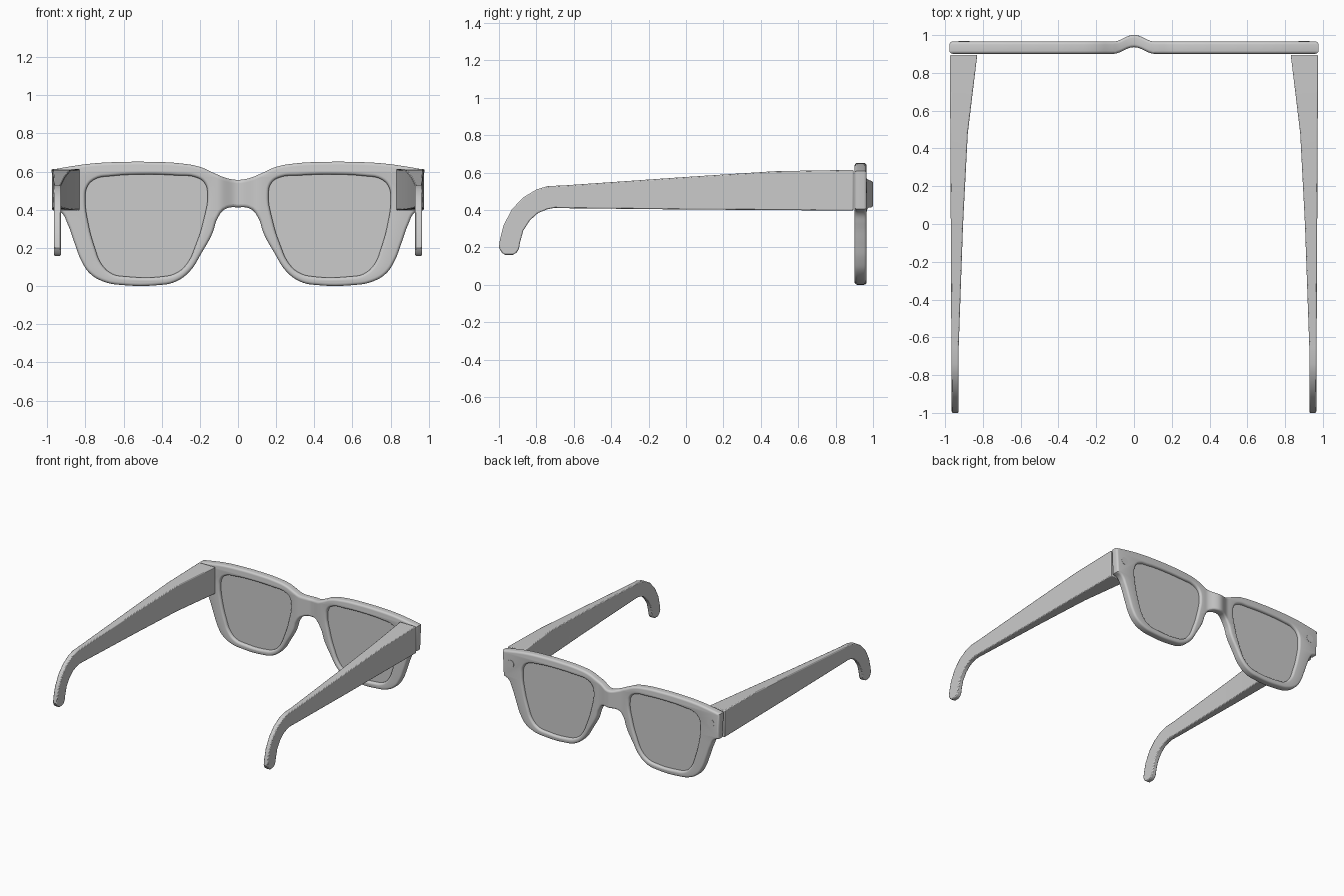
import bpy, bmesh, math
from mathutils import Vector

if "Cube" in bpy.data.objects:
    bpy.data.objects.remove(bpy.data.objects["Cube"])

# Right half outlines in (x, z); third value 1 marks a sharp corner
RIM = [(0.06, .566), (.12, .59), (.2, .625), (.31, .644), (.45, .651), (.6, .651), (.76, .643),
       (.88, .627), (.977, .61, 1), (.968, .405, 1), (.925, .385), (.893, .325), (.855, .22), (.82, .13),
       (.775, .065), (.70, .022), (.6, .005), (.42, .005), (.33, .022), (.255, .075),
       (.19, .175), (.135, .275), (.105, .36), (.065, .405)]
LENS = [(.16, .48), (.175, .54), (.22, .57), (.32, .58), (.5, .585), (.66, .577), (.75, .56),
        (.79, .52), (.80, .45), (.785, .33), (.75, .2), (.715, .115), (.66, .065), (.58, .05),
        (.4, .05), (.325, .068), (.27, .115), (.22, .22), (.18, .35)]


def flip(pts):
    return [(-p[0],) + tuple(p[1:]) for p in reversed(pts)]


def outline_solid(name, loops, y, half, bevel, offset):
    """Filled smooth outline(s) with rounded edges, stood upright at depth y."""
    cu = bpy.data.curves.new(name + "_outline", 'CURVE')
    cu.dimensions, cu.fill_mode, cu.resolution_u = '2D', 'BOTH', 6
    cu.extrude, cu.bevel_depth, cu.bevel_resolution, cu.offset = half - bevel, bevel, 3, offset
    for pts in loops:
        sp = cu.splines.new('BEZIER')
        sp.bezier_points.add(len(pts) - 1)
        sp.use_cyclic_u = True
        for bp, p in zip(sp.bezier_points, pts):
            bp.co = (p[0], p[1], 0)
            kind = 'VECTOR' if len(p) > 2 else 'AUTO'
            bp.handle_left_type = bp.handle_right_type = kind
    tmp = bpy.data.objects.new(name + "_tmp", cu)
    bpy.context.collection.objects.link(tmp)
    dg = bpy.context.evaluated_depsgraph_get()
    me = bpy.data.meshes.new_from_object(tmp.evaluated_get(dg))
    bpy.data.objects.remove(tmp)
    bm = bmesh.new()
    bm.from_mesh(me)
    bmesh.ops.remove_doubles(bm, verts=bm.verts, dist=0.0002)
    for v in bm.verts:
        v.co = Vector((v.co.x, y + v.co.z, v.co.y))
    return bm


def finish(name, bm, angle=35):
    bmesh.ops.recalc_face_normals(bm, faces=bm.faces)
    me = bpy.data.meshes.new(name)
    bm.to_mesh(me)
    bm.free()
    ob = bpy.data.objects.new(name, me)
    bpy.context.collection.objects.link(ob)
    bpy.ops.object.select_all(action='DESELECT')
    ob.select_set(True)
    bpy.context.view_layer.objects.active = ob
    bpy.ops.object.shade_smooth_by_angle(angle=math.radians(angle))
    return ob


def mirror(ob):
    ob.modifiers.new("mirror", 'MIRROR').use_mirror_merge = False


# Frame front: one outline with two lens openings, bridge arched outward
outer = [(0, .557)] + RIM + [(0, .413)] + flip(RIM)
bm = outline_solid("frame_front", [outer, LENS, flip(LENS)], .9335, .0325, .016, -.016)
for i in range(-12, 13):
    bmesh.ops.bisect_plane(bm, geom=bm.verts[:] + bm.edges[:] + bm.faces[:], dist=1e-5,
                           plane_co=(i * .01, 0, 0), plane_no=(1, 0, 0))
for v in bm.verts:
    if abs(v.co.x) < .11:
        v.co.y += .035 * (.5 + .5 * math.cos(math.pi * v.co.x / .11))
finish("frame_front", bm)

# Lenses
mirror(finish("lens", outline_solid("lens", [LENS], .935, .009, 0, .004)))

# Round rivets on the end pieces
bm = bmesh.new()
bmesh.ops.create_cone(bm, cap_ends=True, segments=32, radius1=.03, radius2=.03, depth=.006)
for v in bm.verts:
    v.co = Vector((.9 + v.co.x, .965 + v.co.z, .52 + v.co.y))
mirror(finish("rivet", bm))

# Temples: rectangular sections (top y, top z, bottom y, bottom z, inner x)
SECTIONS = [(.895, .615, .895, .397, .83), (.48, .608, .48, .40, .88), (0, .577, 0, .403, .905),
            (-.65, .532, -.65, .41, .928), (-.74, .528, -.70, .412, .928),
            (-.80, .51, -.74, .405, .928), (-.87, .468, -.79, .385, .928),
            (-.93, .405, -.835, .345, .928), (-.975, .32, -.87, .29, .928),
            (-.995, .24, -.888, .225, .928), (-1, .2, -.893, .195, .928),
            (-.985, .172, -.905, .172, .928), (-.965, .159, -.93, .159, .928)]
bm = bmesh.new()
rings = []
for ty, tz, by, bz, xi in SECTIONS:
    xo = .97 + .005 * ty
    rings.append([bm.verts.new(c) for c in
                  ((xi, ty, tz), (xo, ty, tz), (xo, by, bz), (xi, by, bz))])
for a, b in zip(rings, rings[1:]):
    for k in range(4):
        bm.faces.new((a[k], a[(k + 1) % 4], b[(k + 1) % 4], b[k]))
bm.faces.new(rings[0])
bm.faces.new(rings[-1])
temple = finish("temple", bm)
bev = temple.modifiers.new("soft_edges", 'BEVEL')
bev.width, bev.segments, bev.angle_limit = .006, 2, math.radians(50)
mirror(temple)
